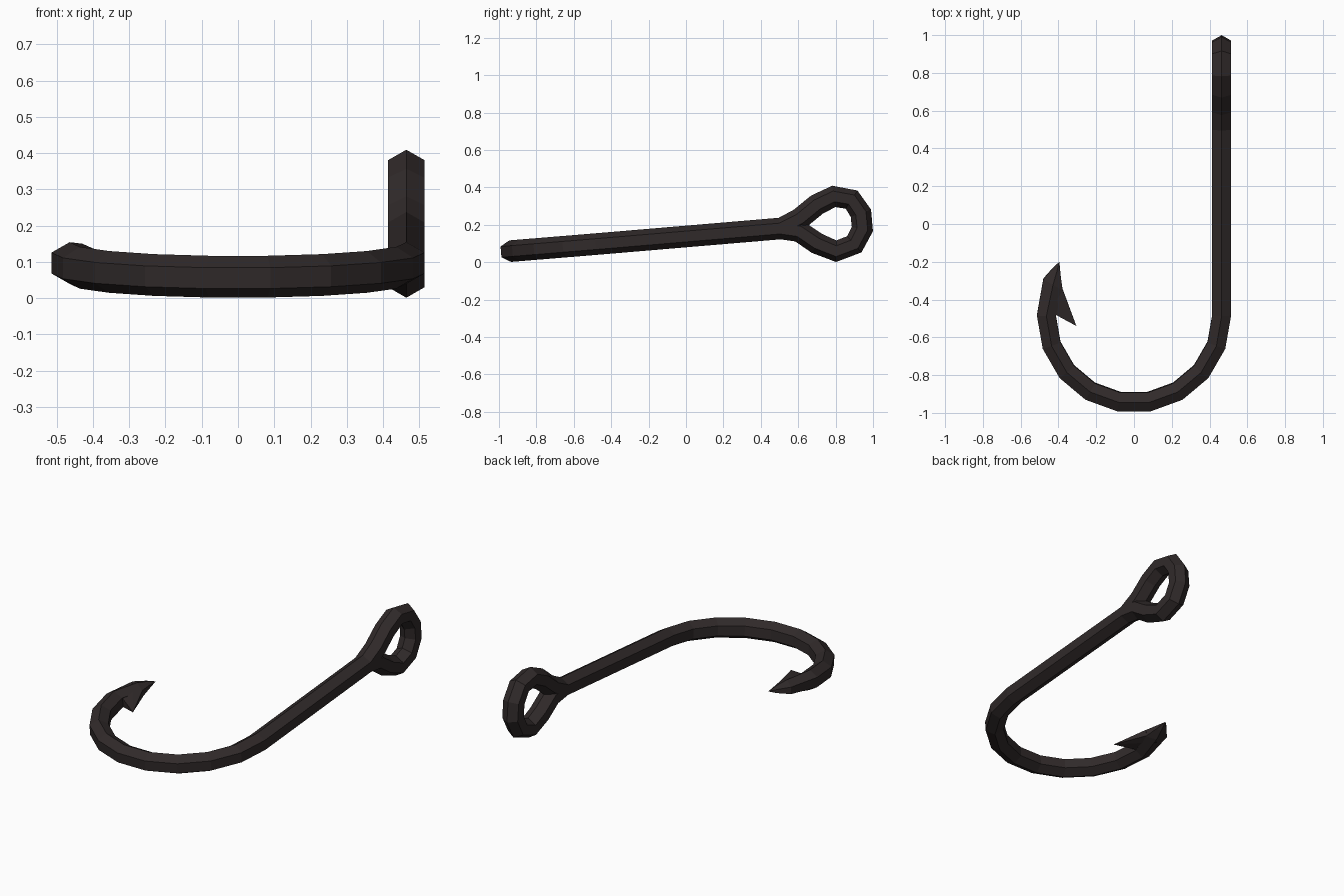
import bpy, bmesh, math
from mathutils import Vector

if "Cube" in bpy.data.objects:
    bpy.data.objects.remove(bpy.data.objects["Cube"])

R = 0.0577          # circumradius of the hexagonal wire
W = 0.05            # half width across its flats
X = 0.464           # shank position and bend radius
BEND_Y = -0.483
SLOPE = 0.082       # the hook rises towards the eye
UP = Vector((0, -SLOPE, 1)).normalized()

metal = bpy.data.materials.new("dark iron")
metal.diffuse_color = (0.030, 0.023, 0.023, 1)
metal.use_nodes = True
metal.node_tree.nodes["Principled BSDF"].inputs["Base Color"].default_value = metal.diffuse_color


def on_plane(x, y):
    """Point on the tilted plane of the hook."""
    return Vector((x, y, 0.059 + SLOPE * (y + 0.945)))


def hexagon(c, side, up, w=W, h=R):
    """Six-sided section with ridges along up and flats along side."""
    pts = [(0, 1), (1, .5), (1, -.5), (0, -1), (-1, -.5), (-1, .5)]
    return [c + side * (a * w) + up * (b * h) for a, b in pts]


def make(name, bm):
    bmesh.ops.recalc_face_normals(bm, faces=bm.faces)
    me = bpy.data.meshes.new(name)
    bm.to_mesh(me)
    bm.free()
    me.materials.append(metal)
    ob = bpy.data.objects.new(name, me)
    bpy.context.collection.objects.link(ob)


def loft(name, sections, tip=None):
    """Skin hexagons in order, ending in a cap or a point."""
    bm = bmesh.new()
    rings = [[bm.verts.new(p) for p in s] for s in sections]
    for a, b in zip(rings, rings[1:]):
        for i in range(6):
            j = (i + 1) % 6
            bm.faces.new((a[i], a[j], b[j], b[i]))
    bm.faces.new(rings[0])
    if tip is None:
        bm.faces.new(rings[-1])
    else:
        t = bm.verts.new(tip)
        for i in range(6):
            bm.faces.new((rings[-1][i], rings[-1][(i + 1) % 6], t))
    make(name, bm)


# eye: teardrop loop in the yz plane, leaving and re-entering the shank
loop = [(0.50, 0.180), (0.605, 0.165), (0.70, 0.101), (0.803, 0.059),
        (0.900, 0.096), (0.943, 0.177), (0.935, 0.262), (0.885, 0.335),
        (0.79, 0.352), (0.70, 0.308), (0.607, 0.232), (0.50, 0.180)]
path = [Vector((X, y, z)) for y, z in loop]
side = Vector((1, 0, 0))
shank_dir = Vector((0, 1, SLOPE)).normalized()
sections = []
for i, p in enumerate(path):
    if i == 0:
        t = shank_dir
    elif i == len(path) - 1:
        t = -shank_dir
    else:
        t = (p - path[i - 1]).normalized() + (path[i + 1] - p).normalized()
    sections.append(hexagon(p, side, t.normalized().cross(side)))

# shank runs straight into the half-circle bend
for k in range(10):
    a = -math.radians(20 * k)
    radial = Vector((math.cos(a), math.sin(a), math.sin(a) * SLOPE))
    c = on_plane(X * math.cos(a), BEND_Y + X * math.sin(a))
    sections.append(hexagon(c, radial, UP))

# tapering point, given by outer and inner edges of each section
for outer, inner, h in [((-0.48, -0.29), (-0.378, -0.35), 0.040),
                        ((-0.432, -0.235), (-0.388, -0.275), 0.022)]:
    o, n = on_plane(*outer), on_plane(*inner)
    sections.append(hexagon((o + n) / 2, (o - n).normalized(), UP,
                            (o - n).length / 2, h))
loft("hook_wire", sections, on_plane(-0.395, -0.2))

# barb: wedge from the inner side of the point, narrowing to a spike
bm = bmesh.new()
base = []
for x, y, h in [(-0.43, -0.47, 0.030), (-0.445, -0.34, 0.040),
                (-0.378, -0.345, 0.020)]:
    base.append([bm.verts.new(on_plane(x, y) + UP * s * h) for s in (1, -1)])
spike = bm.verts.new(on_plane(-0.305, -0.54))
(a, b), (c, d), (e, f) = base
for face in [(a, c, d, b), (c, e, f, d), (a, b, spike), (e, spike, f),
             (a, spike, c), (c, spike, e), (b, d, spike), (d, f, spike)]:
    bm.faces.new(face)
make("barb", bm)
